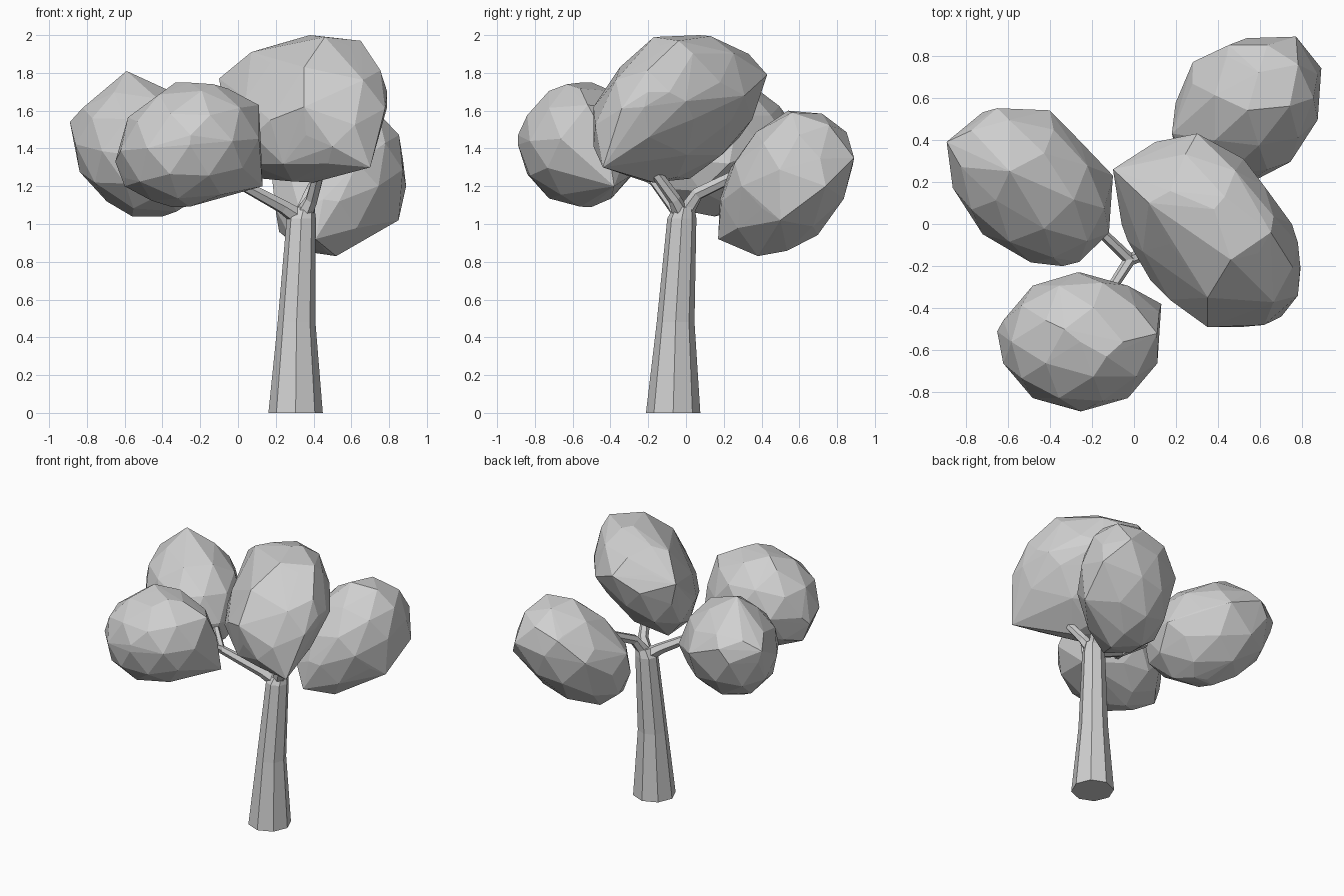
import bpy, bmesh, math
from mathutils import Vector, Matrix

cube = bpy.data.objects.get("Cube")
if cube:
    bpy.data.objects.remove(cube)

grey = bpy.data.materials.new("light grey")
grey.use_nodes = True
grey.diffuse_color = (0.63, 0.63, 0.63, 1)
grey.node_tree.nodes["Principled BSDF"].inputs["Base Color"].default_value = (0.63, 0.63, 0.63, 1)


def finish(name, bm):
    bmesh.ops.recalc_face_normals(bm, faces=bm.faces)
    mesh = bpy.data.meshes.new(name)
    bm.to_mesh(mesh)
    bm.free()
    mesh.materials.append(grey)
    obj = bpy.data.objects.new(name, mesh)
    bpy.context.collection.objects.link(obj)
    return obj


def limb(name, path, sides, level=False):
    """Tapered tube through (x, y, z, radius) stations."""
    bm = bmesh.new()
    points = [Vector(p[:3]) for p in path]
    rings = []
    for i, p in enumerate(points):
        along = points[min(i + 1, len(points) - 1)] - points[max(i - 1, 0)]
        turn = Matrix() if level else along.to_track_quat('Z', 'Y').to_matrix().to_4x4()
        ring = []
        for k in range(sides):
            a = math.tau * k / sides
            offset = Vector((math.cos(a), math.sin(a), 0)) * path[i][3]
            ring.append(bm.verts.new(p + turn @ offset))
        rings.append(ring)
    for low, high in zip(rings, rings[1:]):
        for k in range(sides):
            n = (k + 1) % sides
            bm.faces.new((low[k], low[n], high[n], high[k]))
    bm.faces.new(rings[0])
    bm.faces.new(rings[-1])
    return finish(name, bm)


def foliage(name, low, high, lean, corners):
    """Leaning faceted ellipsoid filling a box, hulled with its sharp corners."""
    low, high = Vector(low), Vector(high)
    centre, half = (low + high) / 2, (high - low) / 2
    xy, xz, yz = lean
    # lean values are the correlations between axes
    b = math.sqrt(1 - xy * xy)
    c = (yz - xy * xz) / b
    d = math.sqrt(1 - xz * xz - c * c)
    shape = Matrix(((1, 0, 0), (xy, b, 0), (xz, c, d)))
    bm = bmesh.new()
    bmesh.ops.create_icosphere(bm, subdivisions=2, radius=1)
    for v in bm.verts:
        p = shape @ v.co
        v.co = centre + Vector(s * h for s, h in zip(p, half))
    for corner in corners:
        bm.verts.new(corner)
    hull = bmesh.ops.convex_hull(bm, input=bm.verts[:])
    spare = set(hull["geom_interior"]) | set(hull["geom_unused"])
    bmesh.ops.delete(bm, geom=[g for g in spare if isinstance(g, bmesh.types.BMVert)],
                     context='VERTS')
    return finish(name, bm)


# Trunk, flared at the ground
limb("trunk", [(0.305, -0.068, 0, 0.144), (0.31, -0.055, 0.48, 0.1),
               (0.335, -0.022, 1.03, 0.077), (0.35, -0.01, 1.09, 0.055)], 8, level=True)

# Branches
fork = (-0.02, -0.17, 1.23, 0.028)
limb("side_branch", [(0.33, -0.02, 1.03, 0.05), (0.24, -0.06, 1.09, 0.038), fork], 6)
limb("front_twig", [fork, (-0.18, -0.42, 1.36, 0.022)], 6)
limb("left_twig", [fork, (-0.3, 0.1, 1.38, 0.022)], 6)
limb("crown_branch", [(0.34, -0.02, 1.04, 0.05), (0.39, -0.06, 1.13, 0.035),
                      (0.43, -0.16, 1.27, 0.03)], 6)
limb("back_branch", [(0.34, -0.01, 1.05, 0.045), (0.38, 0.06, 1.16, 0.035),
                     (0.45, 0.35, 1.3, 0.03)], 6)

# Foliage masses
foliage("crown_foliage", (-0.08, -0.49, 1.22), (0.8, 0.4, 2), (-0.4, 0.12, 0.28),
        [(0.7, -0.44, 1.3), (-0.1, 0.26, 1.77), (0.3, 0.43, 1.79), (0.46, -0.17, 1.99),
         (0.65, -0.04, 1.97), (0.38, 0.07, 2), (0.13, 0.02, 1.24), (0.4, -0.17, 1.22),
         (0.79, -0.2, 1.7), (0.79, -0.22, 1.62), (0.5, -0.49, 1.41), (0.35, -0.49, 1.62),
         (0.08, -0.27, 1.47), (-0.03, -0.08, 1.52), (0.17, -0.36, 1.55), (0.35, -0.35, 1.83),
         (0.07, 0.1, 1.91), (0.75, 0, 1.65), (0.52, 0.31, 1.68)])
foliage("front_foliage", (-0.64, -0.89, 1.09), (0.13, -0.23, 1.75), (0, 0.1, 0),
        [(0.13, -0.38, 1.2), (0.11, -0.52, 1.63), (-0.65, -0.51, 1.33), (-0.33, -0.5, 1.75),
         (-0.13, -0.63, 1.74), (-0.25, -0.89, 1.47), (-0.35, -0.5, 1.09), (-0.6, -0.5, 1.2),
         (-0.27, -0.23, 1.45), (0.12, -0.42, 1.45)])
foliage("left_foliage", (-0.88, -0.2, 1.04), (-0.1, 0.55, 1.75), (-0.3, -0.12, 0.15),
        [(-0.89, 0.39, 1.54), (-0.65, 0.55, 1.55), (-0.4, 0.54, 1.45), (-0.59, 0.25, 1.81),
         (-0.34, -0.2, 1.35), (-0.1, 0.23, 1.32), (-0.56, 0.15, 1.04), (-0.4, 0.15, 1.04)])
foliage("back_foliage", (0.18, 0.18, 0.83), (0.89, 0.89, 1.6), (0.2, 0.28, 0.3),
        [(0.41, 0.17, 0.92), (0.45, 0.18, 1.13), (0.89, 0.74, 1.2), (0.77, 0.89, 1.35),
         (0.54, 0.54, 1.6), (0.74, 0.56, 1.59), (0.52, 0.38, 0.83), (0.18, 0.43, 1.25),
         (0.45, 0.85, 1.43), (0.28, 0.77, 1.28), (0.85, 0.5, 1.02)])
